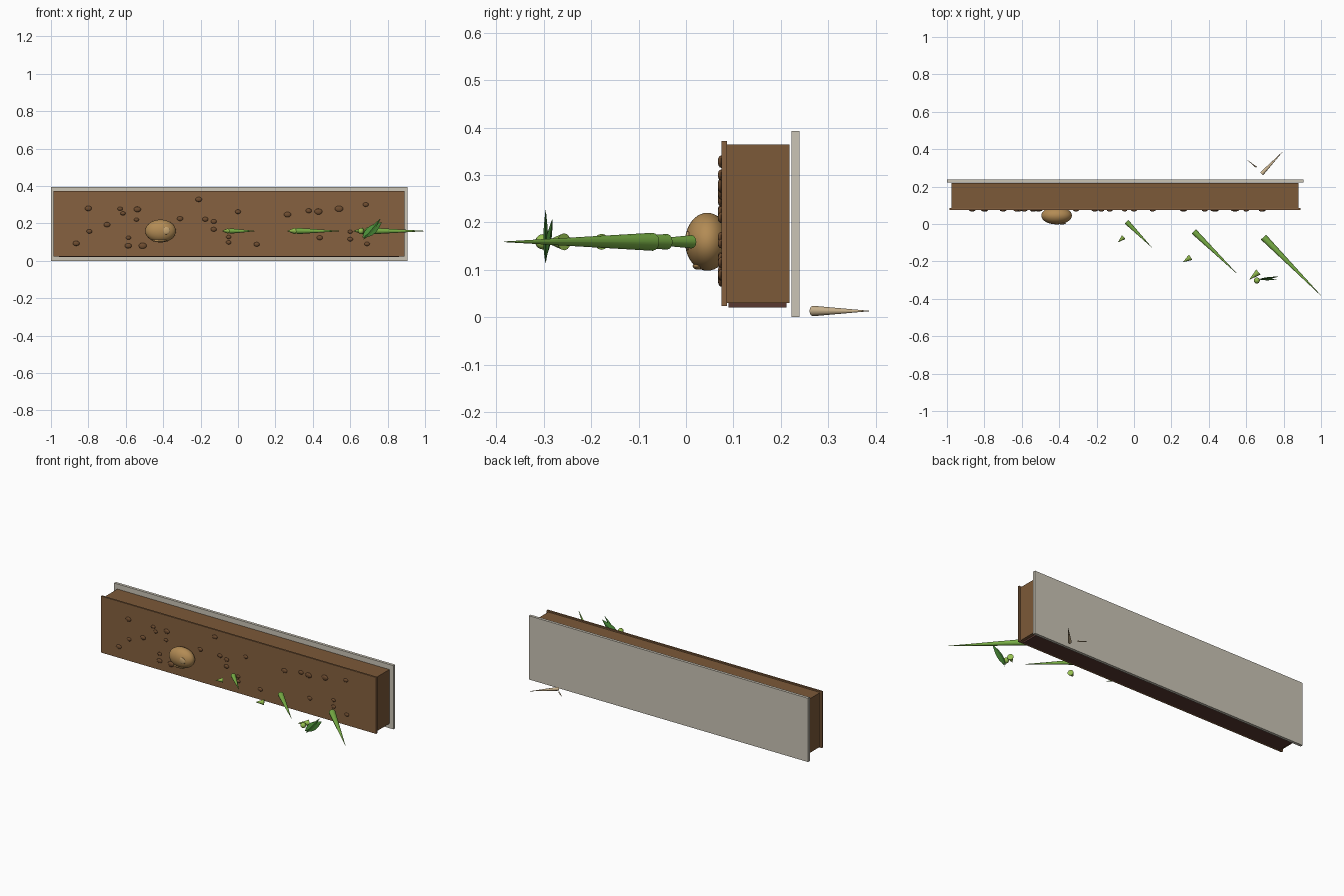
import bpy, bmesh, math, random
from mathutils import Vector, Matrix

if "Cube" in bpy.data.objects:
    bpy.data.objects.remove(bpy.data.objects["Cube"])

random.seed(4)


def mat(name, c):
    m = bpy.data.materials.new(name)
    m.diffuse_color = (*c, 1)
    m.use_nodes = True
    m.node_tree.nodes["Principled BSDF"].inputs["Base Color"].default_value = m.diffuse_color
    return m


SOIL = mat("soil", (0.20, 0.10, 0.04))
FACE = mat("soil_front", (0.24, 0.12, 0.05))
DARK = mat("dark_soil", (0.10, 0.04, 0.03))
PEBBLE = mat("pebble", (0.16, 0.075, 0.03))
BACK = mat("backing", (0.60, 0.56, 0.47))
SEED = mat("seed", (0.45, 0.26, 0.09))
SPOT = mat("seed_spot", (0.55, 0.36, 0.16))
GREEN = mat("green", (0.19, 0.43, 0.06))
LIGHT = mat("light_green", (0.30, 0.52, 0.08))
LEAF = mat("leaf", (0.07, 0.27, 0.04))
ROOT = mat("root", (0.60, 0.46, 0.28))


def finish(bm, name, m, smooth=False):
    bmesh.ops.recalc_face_normals(bm, faces=bm.faces)
    me = bpy.data.meshes.new(name)
    bm.to_mesh(me)
    bm.free()
    ob = bpy.data.objects.new(name, me)
    bpy.context.collection.objects.link(ob)
    me.materials.append(m)
    if smooth:
        bpy.ops.object.select_all(action='DESELECT')
        ob.select_set(True)
        bpy.context.view_layer.objects.active = ob
        bpy.ops.object.shade_smooth_by_angle(angle=math.radians(40))
    return ob


def box(name, lo, hi, m):
    lo, hi = Vector(lo), Vector(hi)
    bm = bmesh.new()
    bmesh.ops.create_cube(bm, size=1)
    bmesh.ops.scale(bm, vec=hi - lo, verts=bm.verts)
    bmesh.ops.translate(bm, vec=(lo + hi) / 2, verts=bm.verts)
    return finish(bm, name, m)


def ball(name, c, r, m, seg=24, rings=14):
    bm = bmesh.new()
    bmesh.ops.create_uvsphere(bm, u_segments=seg, v_segments=rings, radius=1)
    bmesh.ops.scale(bm, vec=r, verts=bm.verts)
    bmesh.ops.translate(bm, vec=c, verts=bm.verts)
    return finish(bm, name, m, True)


def spike(name, base, tip, r, m, seg=12):
    base, tip = Vector(base), Vector(tip)
    d = tip - base
    bm = bmesh.new()
    bmesh.ops.create_cone(bm, cap_ends=True, segments=seg, radius1=r,
                          radius2=r * 0.04, depth=d.length)
    rot = d.to_track_quat('Z', 'Y').to_matrix().to_4x4()
    bmesh.ops.transform(bm, matrix=Matrix.Translation((base + tip) / 2) @ rot, verts=bm.verts)
    return finish(bm, name, m, True)


def leaf(name, base, tip, width, thick, m, n=8):
    # pointed blade with a diamond cross-section, lying in the xz plane
    base, tip = Vector(base), Vector(tip)
    d = tip - base
    nrm = Vector((0, 1, 0))
    side = d.cross(nrm).normalized()
    bm = bmesh.new()
    a, b = bm.verts.new(base), bm.verts.new(tip)
    prev = None
    for i in range(1, n):
        t = i / n
        s = math.sin(math.pi * t ** 0.85)
        p = base + d * t
        ring = [bm.verts.new(p + o) for o in (side * width / 2 * s, nrm * thick / 2 * s,
                                              -side * width / 2 * s, -nrm * thick / 2 * s)]
        for k in range(4):
            j = (k + 1) % 4
            if prev:
                bm.faces.new((prev[k], prev[j], ring[j], ring[k]))
            else:
                bm.faces.new((a, ring[j], ring[k]))
        prev = ring
    for k in range(4):
        bm.faces.new((prev[k], prev[(k + 1) % 4], b))
    return finish(bm, name, m)


# backing board and soil block
box("back_board", (-1, 0.222, 0), (0.905, 0.239, 0.393), BACK)
box("soil_block", (-0.976, 0.084, 0.03), (0.88, 0.218, 0.364), SOIL)
box("soil_front_plate", (-0.987, 0.075, 0.024), (0.89, 0.086, 0.372), FACE)
box("soil_base", (-0.958, 0.09, 0.02), (0.862, 0.212, 0.032), DARK)

# pebbles on the front plate: x, z
large = [(-.80, .28), (-.70, .193), (-.538, .275), (-.865, .093), (-.21, .328),
         (.265, .247), (.54, .278), (-.51, .08), (.43, .263), (-.587, .08)]
small = [(-.795, .157), (-.63, .278), (-.615, .253), (-.543, .22), (-.586, .123), (-.31, .225),
         (-.175, .222), (-.13, .21), (-.13, .168), (-.05, .127), (-.05, .098), (0, .262),
         (.10, .088), (.378, .267), (.437, .123), (.60, .155), (.60, .115), (.683, .30), (.69, .09)]
for pts, r in ((large, 0.02), (small, 0.015)):
    for x, z in pts:
        k = random.uniform(0.85, 1.1)
        ball("pebble", (x, 0.074, z), (r * k, 0.007, r * 0.75 * k), PEBBLE, 12, 8)

# seed with pale and dark spots
ball("seed", (-0.414, 0.045, 0.159), (0.082, 0.047, 0.061), SEED, 32, 20)
ball("seed_highlight", (-0.385, 0.004, 0.161), (0.022, 0.006, 0.02), SPOT)
ball("seed_hilum", (-0.42, 0.026, 0.108), (0.04, 0.012, 0.008), SEED)

# three stems of growing length
Z = 0.159
spike("stem_small", (-0.04, 0.012, Z), (0.095, -0.125, Z), 0.014, GREEN)
spike("stem_medium", (0.32, -0.04, Z), (0.55, -0.265, Z), 0.0165, GREEN)
spike("stem_large", (0.692, -0.07, Z), (1.0, -0.383, Z), 0.019, GREEN)

# buds beside the stems
spike("bud_small", (-0.055, -0.07, Z), (-0.085, -0.097, Z), 0.014, LIGHT)
spike("bud_medium", (0.303, -0.178, Z), (0.263, -0.203, Z), 0.017, LIGHT)
spike("bud_large", (0.665, -0.257, Z), (0.617, -0.297, Z), 0.018, LIGHT)
ball("bud_tip", (0.657, -0.302, Z), (0.016, 0.016, 0.016), LIGHT, 16, 10)

# leaves
leaf("leaf_broad", (0.665, -0.297, 0.125), (0.77, -0.282, 0.206), 0.048, 0.012, LEAF)
leaf("leaf_narrow", (0.67, -0.296, 0.113), (0.765, -0.296, 0.228), 0.022, 0.010, LEAF)

# roots behind the board
spike("root_main", (0.682, 0.268, 0.013), (0.795, 0.387, 0.013), 0.011, ROOT)
spike("root_side", (0.655, 0.303, 0.012), (0.602, 0.345, 0.012), 0.004, ROOT)
